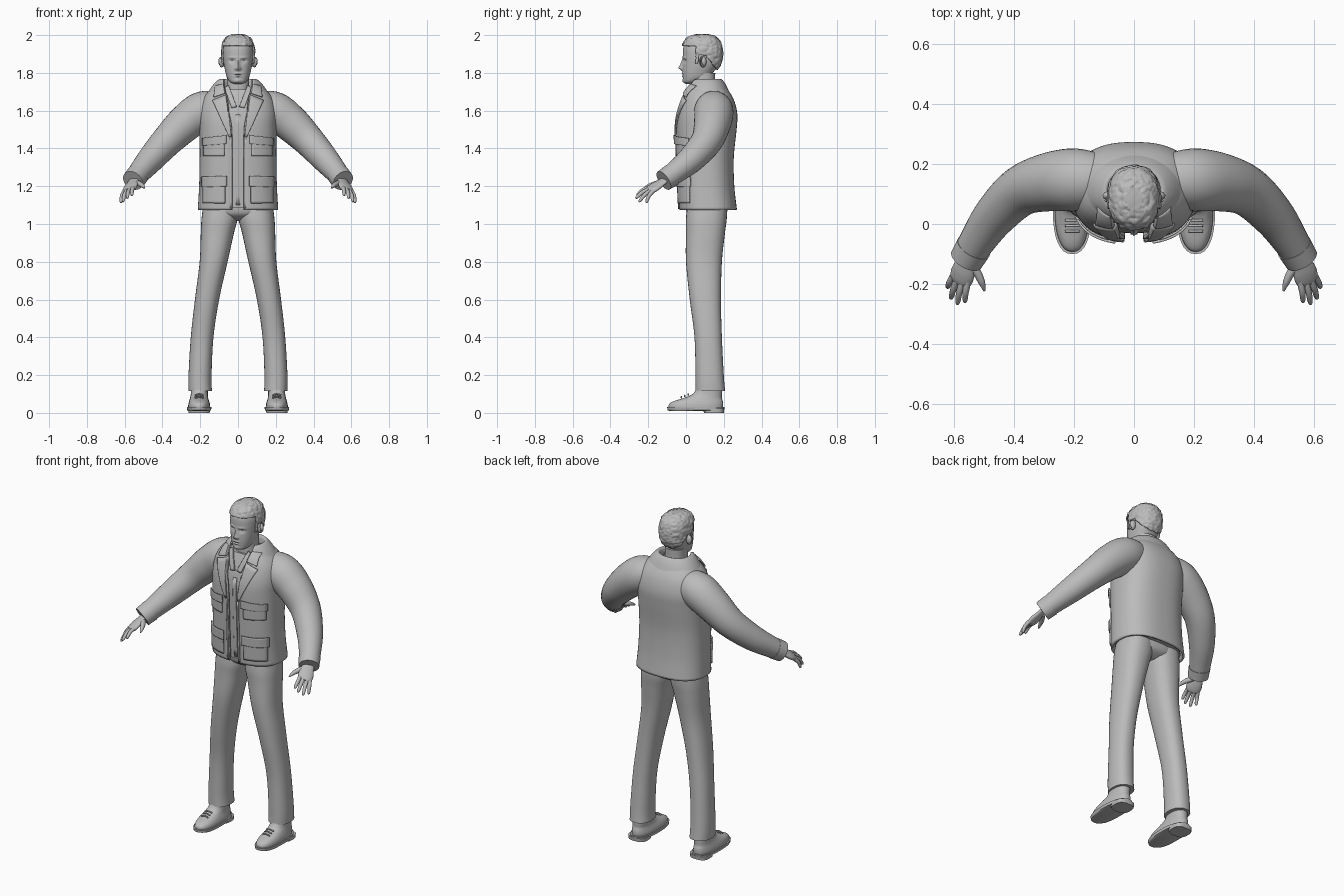
import bpy, bmesh, math
from mathutils import Vector, noise
from mathutils.bvhtree import BVHTree

if "Cube" in bpy.data.objects:
    bpy.data.objects.remove(bpy.data.objects["Cube"])

grey = bpy.data.materials.new("plain_grey")
grey.use_nodes = True
grey.diffuse_color = (0.5, 0.5, 0.5, 1)
grey.node_tree.nodes["Principled BSDF"].inputs["Base Color"].default_value = grey.diffuse_color


def make(name, verts, faces, thick=0, angle=45):
    bm = bmesh.new()
    vs = [bm.verts.new(v) for v in verts]
    for f in faces:
        bm.faces.new([vs[i] for i in f])
    bmesh.ops.recalc_face_normals(bm, faces=bm.faces)
    me = bpy.data.meshes.new(name)
    bm.to_mesh(me)
    bm.free()
    me.materials.append(grey)
    me.shade_smooth()
    me.set_sharp_from_angle(angle=math.radians(angle))
    ob = bpy.data.objects.new(name, me)
    bpy.context.collection.objects.link(ob)
    if thick:
        mod = ob.modifiers.new("thickness", "SOLIDIFY")
        mod.thickness, mod.offset = thick, 0
    return ob


def spline(rows, k):
    """Catmull-Rom through rows of numbers."""
    out = []
    for i in range(len(rows) - 1):
        a, b, c, d = (rows[min(max(j, 0), len(rows) - 1)] for j in range(i - 1, i + 3))
        for s in range(k):
            t = s / k
            out.append([q + t / 2 * (r - p + t * (2 * p - 5 * q + 4 * r - w + t * (3 * (q - r) + w - p)))
                        for p, q, r, w in zip(a, b, c, d)])
    return out + [list(rows[-1])]


def skin(rings, closed=True):
    n = len(rings[0])
    faces = [(i * n + j, i * n + (j + 1) % n, (i + 1) * n + (j + 1) % n, (i + 1) * n + j)
             for i in range(len(rings) - 1) for j in range(n if closed else n - 1)]
    if closed:
        faces += [tuple(range(n)), tuple(range((len(rings) - 1) * n, len(rings) * n))]
    return [v for r in rings for v in r], faces


def sp(v, p):
    return math.copysign(abs(v) ** (2 / p), v)


def loft(name, rows, p=2.3, n=32, k=4, side=1, thick=0, edit=None, angle=45):
    """Rows of z, front y, back y, low x, high x and an optional front opening."""
    rings = []
    closed = len(rows[0]) == 5
    for z, yf, yb, x0, x1, *gap in spline(rows, k):
        cx, rx, cy, ry = (x0 + x1) / 2, (x1 - x0) / 2, (yf + yb) / 2, (yb - yf) / 2
        g = math.asin((gap[0] / rx) ** (p / 2)) if gap else 0
        span = math.tau - 2 * g
        ring = []
        for j in range(n):
            a = g - math.pi / 2 + span * j / (n if closed else n - 1)
            v = Vector((side * (cx + rx * sp(math.cos(a), p)), cy + ry * sp(math.sin(a), p), z))
            ring.append(edit(v) if edit else v)
        rings.append(ring)
    return make(name, *skin(rings, closed), thick, angle)


def tube(name, rows, side=1, flat=1, wide=(0, 0, 1), n=20, k=4):
    """Rows of x, y, z, radius; flat squeezes across the wide axis."""
    rows = spline(rows, k)
    pts = [Vector(r[:3]) for r in rows]
    rings = []
    for i, c in enumerate(pts):
        t = (pts[min(i + 1, len(pts) - 1)] - pts[max(i - 1, 0)]).normalized()
        u = Vector(wide)
        u = (u - t * u.dot(t)).normalized()
        w = t.cross(u) * flat
        ring = [c + rows[i][3] * (u * math.cos(math.tau * j / n) + w * math.sin(math.tau * j / n)) for j in range(n)]
        rings.append([Vector((side * v.x, v.y, v.z)) for v in ring])
    return make(name, *skin(rings))


def tree(ob):
    return BVHTree.FromObject(ob, bpy.context.evaluated_depsgraph_get())


def patch(name, corners, trees, lift, side=1, m=10, thick=0.008):
    """Four x, z corners draped over the clothes from the front."""
    a, b, c, d = (Vector(q) for q in corners)
    rings = []
    for i in range(m + 1):
        ring = []
        for j in range(m + 1):
            q = a.lerp(b, j / m).lerp(d.lerp(c, j / m), i / m)
            hits = [t.ray_cast(Vector((side * q.x, -1, q.y)), Vector((0, 1, 0)))[0] for t in trees]
            y = min([h.y for h in hits if h], default=0.03)
            ring.append((side * q.x, y - lift, q.y))
        rings.append(ring)
    return make(name, *skin(rings, False), thick)


def box(x0, x1, z0, z1):
    return (x0, z1), (x1, z1), (x1, z0), (x0, z0)


# Head with softly modelled face: x, z, width, height, outward push
face = [(0, 1.827, .011, .013, .02), (0, 1.85, .008, .018, .011), (.03, 1.863, .015, .010, -.012),
        (.03, 1.861, .009, .005, .006), (.03, 1.88, .02, .006, .004), (0, 1.796, .019, .004, .006),
        (0, 1.782, .016, .004, .006), (0, 1.789, .02, .002, -.004), (0, 1.757, .015, .01, .005),
        (.012, 1.822, .006, .006, .007)]


def sculpt(v):
    if v.y < .06:
        y = v.y
        for x, z, w, h, amt in face:
            y -= amt * math.exp(-((abs(v.x) - x) / w) ** 2 - ((v.z - z) / h) ** 2)
        v.y = y
    return v


head = loft("head", [(1.742, .0, .05, -.02, .02), (1.752, -.013, .075, -.042, .042),
                     (1.775, -.016, .12, -.058, .058), (1.81, -.018, .15, -.068, .068),
                     (1.85, -.017, .178, -.076, .076), (1.89, -.017, .186, -.08, .08),
                     (1.93, -.015, .184, -.079, .079), (1.965, -.002, .172, -.069, .069),
                     (1.985, .02, .15, -.052, .052), (1.994, .05, .12, -.025, .025)],
            n=96, k=10, edit=sculpt)
loft("neck", [(1.64, .03, .17, -.07, .07), (1.72, .028, .155, -.06, .06), (1.8, .03, .155, -.06, .06)])


# Short hair grown from the scalp
def hairline(y):
    if y < .05:
        return 1.94
    if y < .068:
        return 1.85
    return 1.893 if y < .1 else 1.893 - (y - .1) * 1.3


bm = bmesh.new()
bm.from_mesh(head.data)
bmesh.ops.delete(bm, geom=[v for v in bm.verts if v.co.z < hairline(v.co.y)], context="VERTS")
for v in bm.verts:
    v.co += v.normal * (.005 + .005 * noise.noise(v.co * 70) + .002 * noise.noise(v.co * 150))
scalp = [v.co.copy() for v in bm.verts]
bm.verts.index_update()
make("hair", scalp, [[v.index for v in f.verts] for f in bm.faces], .008)
bm.free()

# Jacket open down the front, over a shirt
coat = [(1.075, -.03, .264, .207, .03), (1.2, -.036, .25, .2, .03), (1.35, -.042, .247, .197, .03),
        (1.5, -.046, .262, .198, .032), (1.58, -.038, .266, .2, .045), (1.65, -.018, .25, .185, .06),
        (1.7, .002, .222, .15, .068), (1.735, .022, .19, .105, .075)]
jacket = loft("jacket", [(z, f, b, -r, r, g) for z, f, b, r, g in coat], 2.5, 64, 6, thick=.012)
shirt = loft("shirt", [(z + .012, f + .016, b - .016, -r + .016, r - .016) for z, f, b, r, g in coat[:-1]], 2.5, 64, 6)
loft("collar", [(1.692, -.004, .228, -.158, .158, .075), (1.735, .01, .208, -.128, .128, .075),
                (1.762, .025, .188, -.1, .1, .075), (1.755, .03, .178, -.09, .09, .075),
                (1.72, .03, .175, -.085, .085, .075)], 2.2, 48, thick=.008, angle=70)
cloth = [tree(jacket), tree(shirt)]
patch("shirt_placket", box(-.011, .011, 1.1, 1.58), cloth, .002, thick=.006)

# Trouser seat
loft("trouser_seat", [(1.015, .07, .16, -.09, .09), (1.04, .02, .205, -.16, .16),
                      (1.08, .0, .22, -.188, .188), (1.2, .0, .22, -.18, .18)])

for side, word in ((1, "left"), (-1, "right")):
    def put(fn, part, *args, **kw):
        return fn(word + "_" + part, *args, side=side, **kw)

    # Lapels, shirt collar and patch pockets
    put(patch, "lapel", ((.06, 1.685), (.135, 1.655), (.047, 1.46), (.034, 1.46)), cloth, .006)
    put(patch, "collar_leaf", ((.075, 1.74), (.12, 1.73), (.128, 1.672), (.066, 1.692)), cloth, .011)
    put(patch, "shirt_collar", ((.05, 1.735), (.072, 1.72), (.035, 1.615), (.006, 1.62)), cloth[1:], .005)
    put(patch, "jacket_edge", box(.031, .042, 1.08, 1.46), cloth, .004, thick=.005)
    put(patch, "chest_pocket", box(.072, .182, 1.36, 1.45), cloth, .006)
    put(patch, "chest_flap", ((.062, 1.47), (.188, 1.455), (.188, 1.415), (.062, 1.425)), cloth, .013)
    put(patch, "hip_pocket", box(.068, .186, 1.11, 1.23), cloth, .006)
    put(patch, "hip_flap", ((.06, 1.255), (.192, 1.25), (.192, 1.195), (.06, 1.2)), cloth, .013)

    # Sleeve and cuff
    put(tube, "sleeve", [(.1, .145, 1.62, .085), (.19, .147, 1.597, .104), (.28, .14, 1.533, .098),
                         (.375, .11, 1.44, .084), (.46, .03, 1.345, .072), (.52, -.055, 1.275, .06),
                         (.555, -.115, 1.232, .053)], n=32, k=6)
    put(tube, "cuff", [(.533, -.077, 1.258, .06), (.557, -.118, 1.23, .057)], n=32)

    # Hand with four fingers and a thumb
    across = Vector((.8, .2, -.35))
    put(tube, "palm", [(.545, -.09, 1.25, .03), (.557, -.128, 1.222, .034), (.568, -.16, 1.2, .042),
                       (.576, -.185, 1.183, .04), (.58, -.197, 1.176, .03)], flat=.42, wide=across)
    tips = {"index": (.563, -.262, 1.152), "middle": (.588, -.268, 1.137),
            "ring": (.61, -.25, 1.118), "little": (.621, -.212, 1.113)}
    for i, (finger, tip) in enumerate(tips.items()):
        root = Vector((.576, -.18, 1.186)) + across * (.021 * i - .031)
        tip = Vector(tip)
        mid = root.lerp(tip, .5) + Vector((.003, -.003, .006))
        put(tube, finger + "_finger", [(*root, .0115), (*mid, .0105), (*root.lerp(tip, .9), .008), (*tip, .003)], n=12)
    put(tube, "thumb", [(.545, -.13, 1.222, .016), (.52, -.165, 1.212, .014), (.506, -.195, 1.203, .011),
                        (.497, -.222, 1.19, .004)], n=12)

    # Ear
    put(tube, "ear", [(.073, .082, 1.858, .022), (.083, .088, 1.859, .03), (.09, .092, 1.86, .028),
                      (.091, .09, 1.86, .018), (.086, .087, 1.859, .008)], flat=.6)

    # Trouser leg
    put(loft, "trouser_leg", [(.115, .05, .207, .138, .262), (.2, .05, .2, .14, .262), (.4, .045, .19, .13, .25),
                              (.6, .02, .185, .1, .228), (.8, .0, .19, .055, .203), (.95, .0, .206, .022, .197),
                              (1.03, .0, .216, .002, .193), (1.12, .01, .22, .0, .18)], k=6)

    # Shoe with sole, heel and laces
    put(loft, "shoe", [(.022, -.092, .195, .147, .264), (.045, -.09, .197, .148, .263), (.062, -.065, .195, .153, .259),
                       (.078, -.015, .19, .158, .254), (.1, .035, .19, .16, .25), (.14, .06, .19, .16, .25)], k=5)
    put(loft, "sole", [(.01, -.085, .11, .15, .262), (.014, -.097, .202, .142, .269),
                       (.03, -.1, .204, .141, .27)], 2.4, k=1)
    put(loft, "heel", [(0, .095, .2, .15, .262), (.022, .09, .203, .148, .264)], 3, k=1)
    for i in range(3):
        y, z = .012 - .018 * i, .1 - .0075 * i
        put(tube, "lace_%d" % i, [(.182, y, z - .006, .004), (.205, y, z, .004), (.229, y, z - .006, .004)],
            n=8, wide=(0, 1, 0))
